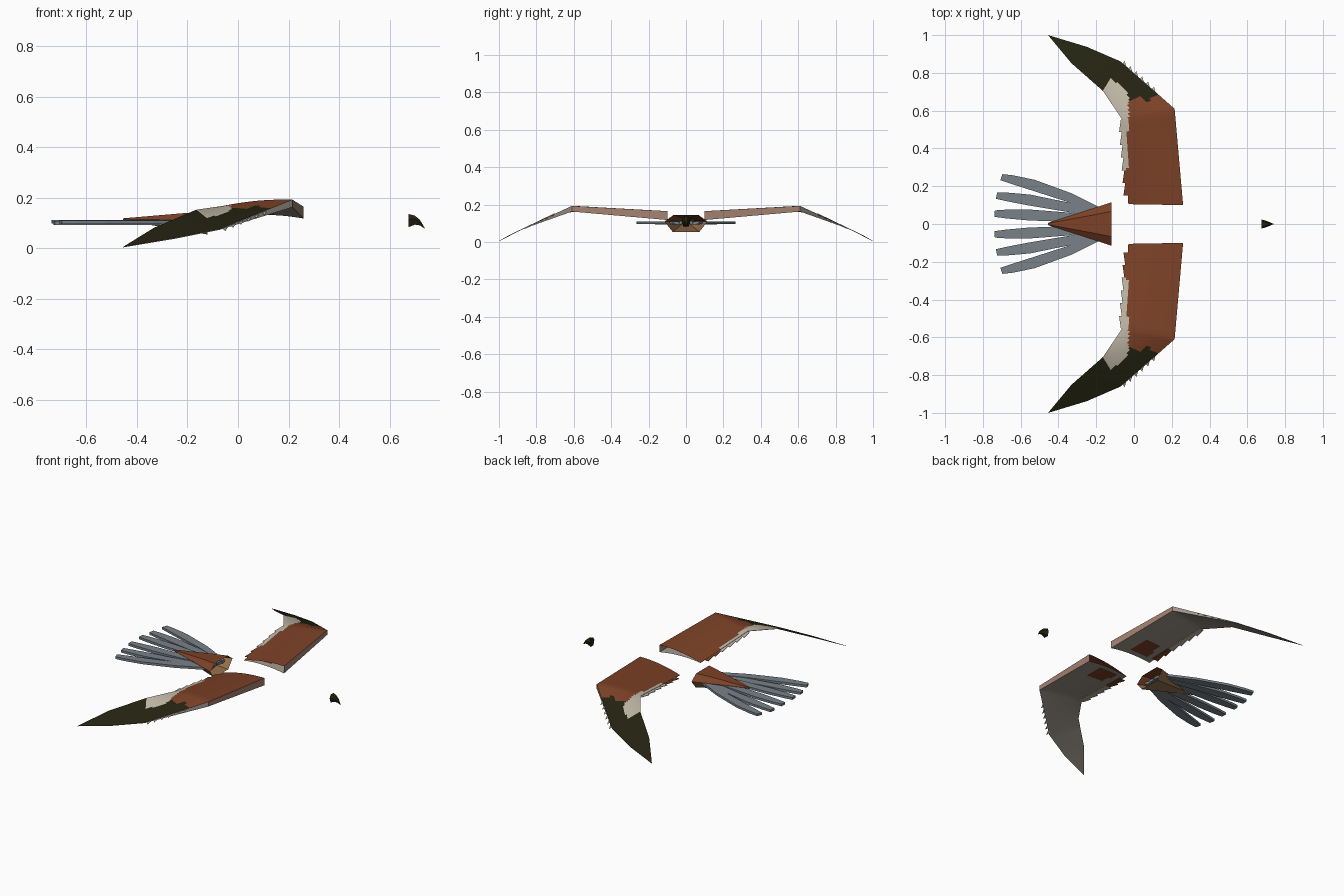
import bpy, bmesh, math
from mathutils import Vector, Matrix

cube = bpy.data.objects.get("Cube")
if cube:
    bpy.data.objects.remove(cube, do_unlink=True)


def material(name, *rgb):
    lin = [((c / 255 + 0.055) / 1.055) ** 2.4 if c > 10 else c / 255 / 12.92 for c in rgb]
    m = bpy.data.materials.new(name)
    m.use_nodes = True
    m.diffuse_color = (*lin, 1)
    m.node_tree.nodes["Principled BSDF"].inputs["Base Color"].default_value = (*lin, 1)
    return m


RUST, DARK, CREAM, PALE, TAN, SLATE, BUFF = range(7)
MATS = [material("rust", 124, 65, 38), material("dark_olive", 36, 35, 17),
        material("cream", 192, 184, 167), material("pale_underside", 158, 150, 139),
        material("tan_edge", 165, 131, 114), material("slate_tail", 120, 130, 138),
        material("buff", 150, 112, 76)]


def finish(name, bm, mirror=False, smooth=True):
    """Turn a bmesh into an object, optionally mirrored across the y plane."""
    bmesh.ops.remove_doubles(bm, verts=bm.verts, dist=0.0004)
    bmesh.ops.recalc_face_normals(bm, faces=bm.faces)
    me = bpy.data.meshes.new(name)
    bm.to_mesh(me)
    bm.free()
    for m in MATS:
        me.materials.append(m)
    ob = bpy.data.objects.new(name, me)
    bpy.context.collection.objects.link(ob)
    if smooth:
        bpy.ops.object.select_all(action="DESELECT")
        ob.select_set(True)
        bpy.context.view_layer.objects.active = ob
        bpy.ops.object.shade_smooth_by_angle(angle=math.radians(25))
    if mirror:
        mod = ob.modifiers.new("Mirror", "MIRROR")
        mod.use_axis = (False, True, False)
        mod.use_mirror_merge = False
    return ob


def loft(bm, rings, colour):
    """Bridge closed rings; colour(i, j, centre) picks each face's material."""
    loops = [[bm.verts.new(p) for p in r] for r in rings]
    n = len(loops[0])
    for i in range(len(loops) - 1):
        for j in range(n):
            k = (j + 1) % n
            f = bm.faces.new((loops[i][j], loops[i][k], loops[i + 1][k], loops[i + 1][j]))
            f.material_index = colour(i, j, f.calc_center_median())
    return loops


def plate(bm, pts, thick, index):
    """Extrude a flat outline downwards."""
    top = [bm.verts.new(p) for p in pts]
    low = [bm.verts.new(Vector(p) - Vector((0, 0, thick))) for p in pts]
    faces = [bm.faces.new(top), bm.faces.new(low[::-1])]
    for j in range(len(pts)):
        k = (j + 1) % len(pts)
        faces.append(bm.faces.new((top[j], low[j], low[k], top[k])))
    for f in faces:
        f.material_index = index


# Wing stations: leading edge, trailing edge, camber, thickness
STATIONS = [
    ((0.26, 0.10, 0.165), (-0.03, 0.105, 0.125), 0.012, 0.045),
    ((0.215, 0.61, 0.193), (-0.06, 0.55, 0.168), 0.008, 0.028),
    ((-0.07, 0.86, 0.078), (-0.165, 0.705, 0.153), 0.0, 0.002),
    ((-0.25, 0.938, 0.041), (-0.332, 0.852, 0.082), 0.0, 0.001),
    ((-0.455, 1.0, 0.006), (-0.455, 1.0, 0.006), 0.0, 0.0)]
STEPS = [14, 20, 3, 4]
CHORD = 18


def station(s):
    """Interpolated wing section at span position s."""
    i = min(int(s), len(STATIONS) - 2)
    a, b, f = STATIONS[i], STATIONS[i + 1], s - i
    return (Vector(a[0]).lerp(Vector(b[0]), f), Vector(a[1]).lerp(Vector(b[1]), f),
            a[2] + (b[2] - a[2]) * f, a[3] + (b[3] - a[3]) * f)


def wing_point(s, t, drop=0.0):
    lead, trail, camber, _ = station(s)
    return lead.lerp(trail, t) + Vector((0, 0, camber * 4 * t * (1 - t) - drop))


def wing_ring(s):
    thick = station(s)[3]
    ts = [j / CHORD for j in range(CHORD + 1)]
    return ([wing_point(s, t) for t in ts]
            + [wing_point(s, t, thick * (1 - t) + 0.002) for t in reversed(ts)])


spans = [i + k / n for i, n in enumerate(STEPS) for k in range(n)] + [len(STEPS)]


def wing_colour(i, j, c):
    s = spans[i]
    if j == 2 * CHORD + 1:                        # front edge
        return TAN if s < 1 else PALE
    if j >= CHORD:                                # underside
        patch = 0.02 < c.x < 0.14 and 0.13 < c.y < 0.27
        return RUST if patch else PALE
    if s >= 2:                                    # wing tip
        return DARK
    if s < 1:
        return CREAM if c.x < -0.032 and c.y > 0.3 else RUST
    if c.x < -0.03 and c.y < 0.73 - 0.8 * (c.x + 0.03) - 0.03:
        return CREAM
    jag = 0.015 * math.sin(c.x * 70)
    return DARK if c.y > 0.66 + jag and c.x < 0.13 else RUST


bm = bmesh.new()
loft(bm, [wing_ring(s) for s in spans], wing_colour)
finish("wing", bm, mirror=True)

# Stepped feathers along the rear edge of the inner wing
bm = bmesh.new()
for k in range(6):
    s0, s1 = 0.1 + k * 0.15, 0.1 + (k + 1) * 0.15
    a, b = wing_point(s0, 0.94, 0.004), wing_point(s1, 0.94, 0.004)
    back = Vector((-0.035, 0, -0.004))
    plate(bm, [a, b, b + back * 0.75, a + back * 1.15], 0.003, RUST if k < 2 else CREAM)
finish("rear_wing_feathers", bm, mirror=True, smooth=False)

# Small saw-tooth feathers along the front of the outer wing
bm = bmesh.new()
for k in range(6):
    s0, s1 = 1.3 + k * 0.11, 1.3 + (k + 1) * 0.11
    a, b = wing_point(s0, 0.05, 0.004), wing_point(s1, 0.05, 0.004)
    tip = wing_point(s1, 0, 0.006) + Vector((0.008, 0.014, -0.006))
    plate(bm, [a, b, tip], 0.002, CREAM)
finish("front_wing_feathers", bm, mirror=True, smooth=False)

# Rump: hexagonal cone, open at the front
HEX = [(0.58, 1), (1, 0.2), (0.62, -1), (-0.62, -1), (-1, 0.2), (-0.58, 1)]


def hex_ring(x, half_width, mid, half_height):
    return [Vector((x, y * half_width, mid + z * half_height)) for y, z in HEX]


bm = bmesh.new()
loft(bm, [hex_ring(-0.12, 0.115, 0.1, 0.045), hex_ring(-0.22, 0.081, 0.105, 0.034),
          hex_ring(-0.455, 0.006, 0.115, 0.004)],
     lambda i, j, c: BUFF if j in (1, 2, 3) else RUST)
finish("rump", bm)

# Tail: six fanned feathers, three per side
bm = bmesh.new()
FEATHER = [(0, 0.016), (0.35, 0.025), (0.7, 0.029), (0.9, 0.023), (1.0, 0.017)]
for base_y, tip_x, tip_y, z in ((0.02, -0.738, 0.055, 0.113),
                                (0.04, -0.728, 0.15, 0.108),
                                (0.055, -0.702, 0.248, 0.111)):
    base, tip = Vector((-0.15, base_y, z)), Vector((tip_x, tip_y, z))
    along = tip - base
    side = Vector((-along.y, along.x, 0)).normalized()
    bow = Vector((0, 0.02 * tip_y / 0.25, 0))
    centre = [base + along * t + bow * 4 * t * (1 - t) for t, w in FEATHER]
    outline = [c + side * w for c, (t, w) in zip(centre, FEATHER)]
    outline += [c - side * w for c, (t, w) in reversed(list(zip(centre, FEATHER)))]
    plate(bm, outline, 0.015, SLATE)
finish("tail_feathers", bm, mirror=True, smooth=False)

# Beak: hooked, tapering forwards
bm = bmesh.new()
loops = loft(bm, [hex_ring(0.676, 0.024, 0.11, 0.026), hex_ring(0.70, 0.017, 0.112, 0.018),
                  hex_ring(0.72, 0.009, 0.102, 0.011), hex_ring(0.738, 0.001, 0.081, 0.002)],
             lambda i, j, c: DARK)
for ring in (loops[0], loops[-1]):
    bm.faces.new(ring).material_index = DARK
finish("beak", bm)
